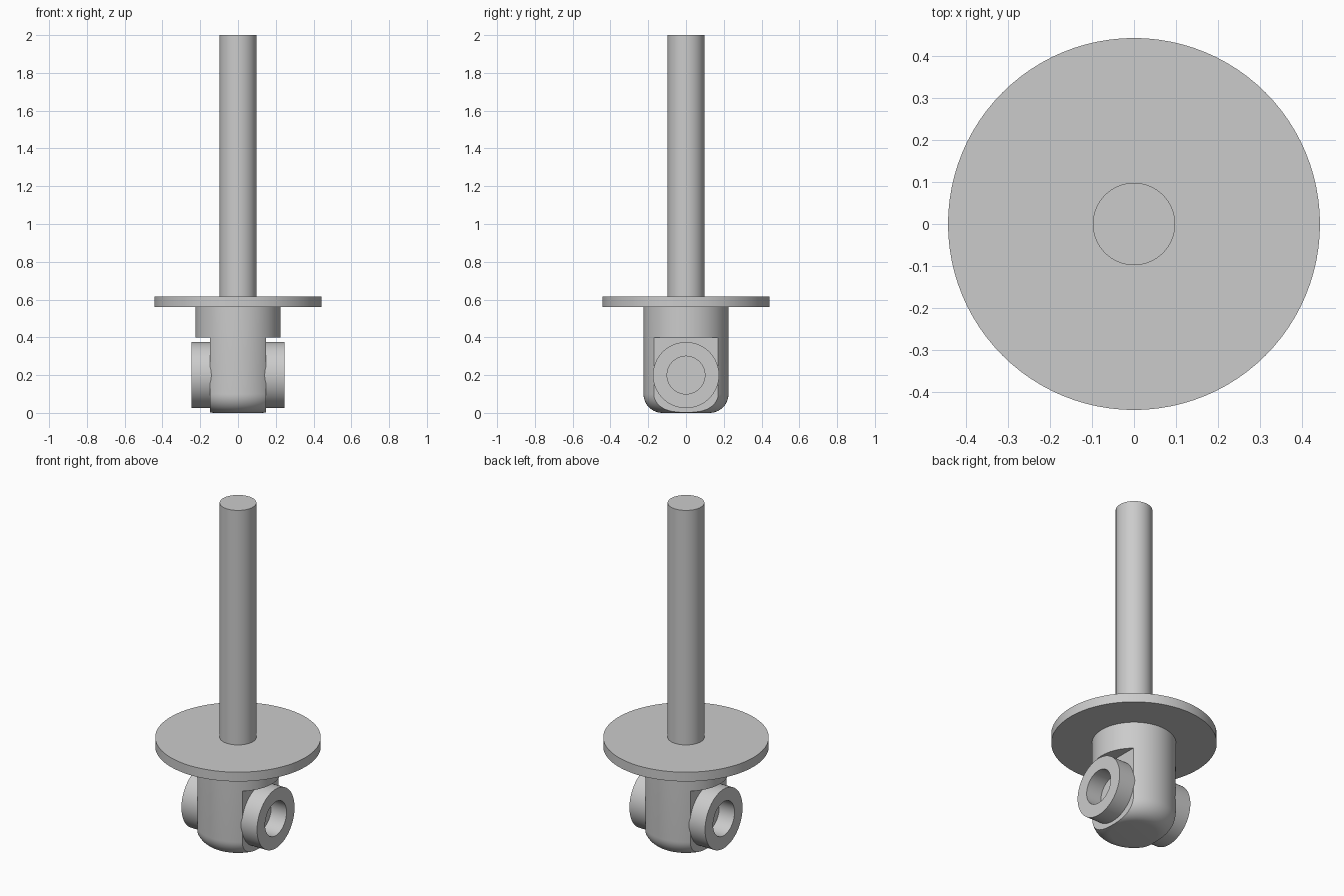
import bpy, bmesh, math
from mathutils import Matrix, Vector

cube = bpy.data.objects.get("Cube")
if cube:
    bpy.data.objects.remove(cube, do_unlink=True)

SEGMENTS = 96
BODY_RADIUS = 0.225
FILLET = 0.1
FLAT_X = 0.147
PIVOT_Z = 0.2

grey = bpy.data.materials.new("light_grey")
grey.use_nodes = True
grey.diffuse_color = (0.6, 0.6, 0.6, 1)
grey.node_tree.nodes["Principled BSDF"].inputs["Base Color"].default_value = grey.diffuse_color


def smooth(obj):
    bpy.ops.object.select_all(action='DESELECT')
    obj.select_set(True)
    bpy.context.view_layer.objects.active = obj
    bpy.ops.object.shade_smooth_by_angle(angle=math.radians(30))


def lathe(name, profile, closed=False, matrix=Matrix()):
    """Spin a (radius, height) profile around z, then place it."""
    bm = bmesh.new()
    verts = [bm.verts.new((r, 0, z)) for r, z in profile]
    pairs = list(zip(verts, verts[1:]))
    if closed:
        pairs.append((verts[-1], verts[0]))
    edges = [bm.edges.new(p) for p in pairs]
    bmesh.ops.spin(bm, geom=verts + edges, cent=(0, 0, 0), axis=(0, 0, 1),
                   angle=math.tau, steps=SEGMENTS)
    bmesh.ops.remove_doubles(bm, verts=bm.verts, dist=1e-5)
    bmesh.ops.recalc_face_normals(bm, faces=bm.faces)
    bm.transform(matrix)
    mesh = bpy.data.meshes.new(name)
    bm.to_mesh(mesh)
    bm.free()
    mesh.materials.append(grey)
    obj = bpy.data.objects.new(name, mesh)
    bpy.context.collection.objects.link(obj)
    smooth(obj)
    return obj


def cylinder(name, radius, bottom, top):
    return lathe(name, [(0, bottom), (radius, bottom), (radius, top), (0, top)])


# Rod and round flange
cylinder("rod", 0.098, 0.6, 2.0)
cylinder("flange", 0.443, 0.56, 0.615)

# Body with a rounded lower rim
arc = [math.radians(90 * i / 12) for i in range(13)]
rim = [(BODY_RADIUS - FILLET + FILLET * math.sin(a), FILLET - FILLET * math.cos(a)) for a in arc]
body = lathe("body", [(0, 0)] + rim + [(BODY_RADIUS, 0.57), (0, 0.57)])

# Flats cut into both sides of the body
for side in (1, -1):
    bpy.ops.mesh.primitive_cube_add(size=1, location=(side * (FLAT_X + 0.25), 0, 0.15))
    cutter = bpy.context.object
    cutter.name = "flat_cutter"
    cutter.scale = (0.5, 1, 0.5)
    cutter.hide_render = True
    mod = body.modifiers.new("flat", 'BOOLEAN')
    mod.operation = 'DIFFERENCE'
    mod.solver = 'EXACT'
    mod.object = cutter
    bpy.context.view_layer.objects.active = body
    # Keep the cut ahead of the smoothing step
    bpy.ops.object.modifier_move_to_index(modifier=mod.name, index=0)
    bpy.ops.object.modifier_apply(modifier=mod.name)
    bpy.data.objects.remove(cutter, do_unlink=True)
body.data.materials.clear()
body.data.materials.append(grey)
smooth(body)

# Hollow pivot bosses on the flats
ring = [(0.1, 0.14), (0.175, 0.14), (0.175, 0.247), (0.1, 0.247)]
for name, side in (("left_boss", 1), ("right_boss", -1)):
    place = Matrix.Translation(Vector((0, 0, PIVOT_Z))) @ Matrix.Rotation(side * math.pi / 2, 4, 'Y')
    lathe(name, ring, closed=True, matrix=place)
